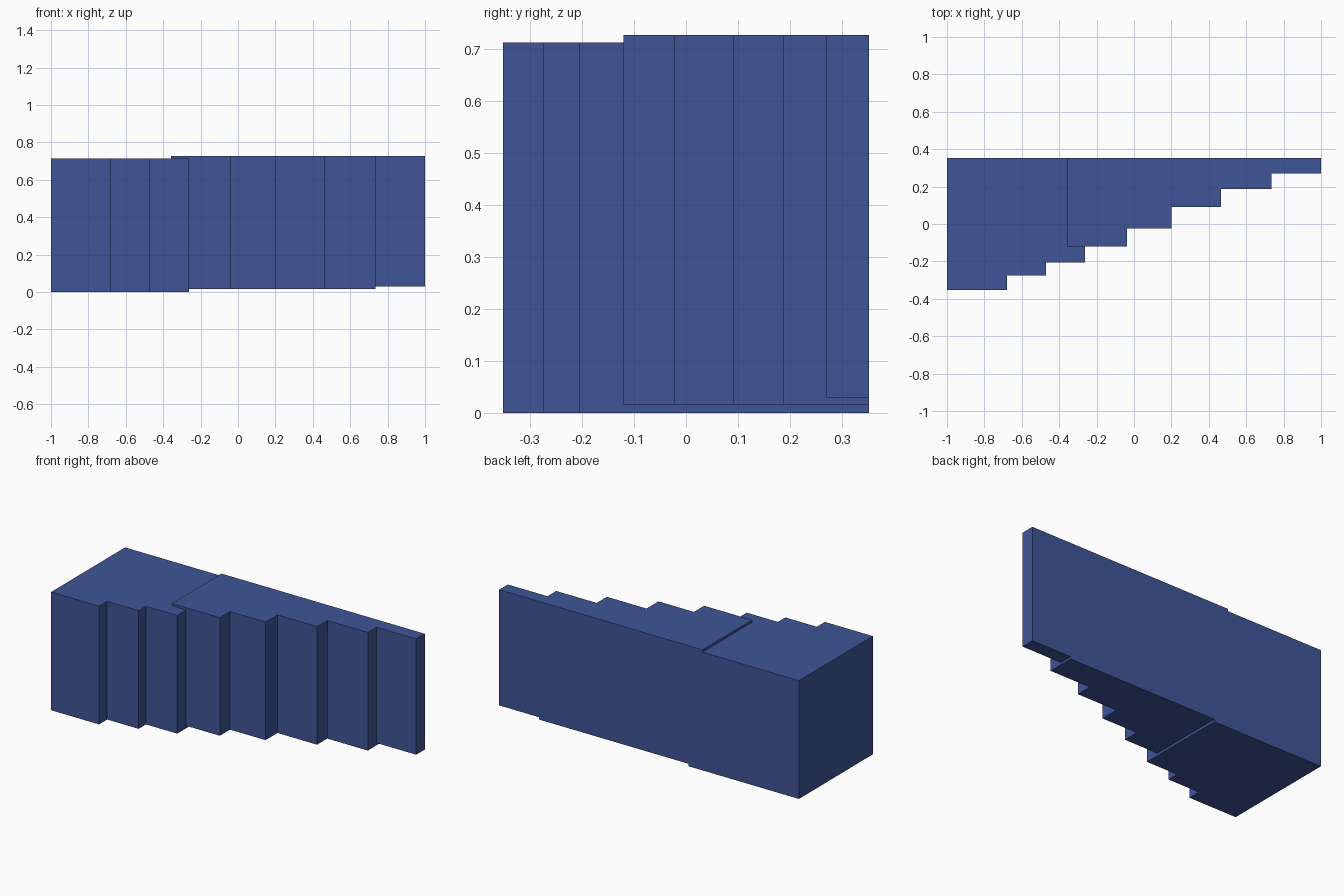
import bpy
import bmesh

if "Cube" in bpy.data.objects:
    bpy.data.objects.remove(bpy.data.objects["Cube"])

BACK, TOP = 0.352, 0.727
# Each step: right end in x, front face in y
STEPS = [(-0.68, -0.352), (-0.47, -0.275), (-0.262, -0.205), (-0.037, -0.12),
         (0.20, -0.023), (0.465, 0.09), (0.735, 0.187), (1.0, 0.27)]


def prism(name, outline, z0, z1):
    """Extrude a counter-clockwise xy outline from z0 to z1."""
    bm = bmesh.new()
    base = bm.faces.new([bm.verts.new((x, y, z0)) for x, y in outline])
    out = bmesh.ops.extrude_face_region(bm, geom=[base], use_keep_orig=True)
    verts = [g for g in out["geom"] if isinstance(g, bmesh.types.BMVert)]
    bmesh.ops.translate(bm, verts=verts, vec=(0, 0, z1 - z0))
    bmesh.ops.recalc_face_normals(bm, faces=bm.faces)
    mesh = bpy.data.meshes.new(name)
    bm.to_mesh(mesh)
    bm.free()
    obj = bpy.data.objects.new(name, mesh)
    bpy.context.collection.objects.link(obj)
    return obj


# Stepped wall block
outline = []
left = -1.0
for right, front in STEPS:
    outline += [(left, front), (right, front)]
    left = right
outline += [(1.0, BACK), (-1.0, BACK)]
block = prism("stepped_block", outline, 0.0, TOP)

mat = bpy.data.materials.new("blue")
mat.diffuse_color = (0.05, 0.09, 0.31, 1.0)
mat.use_nodes = True
mat.node_tree.nodes["Principled BSDF"].inputs["Base Color"].default_value = mat.diffuse_color
block.data.materials.append(mat)

# Shallow level changes: lower top at the left, raised underside at the right
CUTS = [
    ("top_left_cutter", [(-1.2, -0.6), (-0.262, -0.6), (-0.262, -0.12),
                         (-0.357, -0.12), (-0.357, 0.6), (-1.2, 0.6)], 0.713, 1.0),
    ("underside_cutter", [(-0.262, -0.6), (1.2, -0.6), (1.2, 0.6),
                          (-0.262, 0.6)], -0.2, 0.015),
    ("underside_end_cutter", [(0.735, -0.6), (1.2, -0.6), (1.2, 0.6),
                              (0.735, 0.6)], -0.2, 0.029),
]
bpy.context.view_layer.objects.active = block
for name, shape, z0, z1 in CUTS:
    cutter = prism(name, shape, z0, z1)
    cutter.hide_render = True
    mod = block.modifiers.new(name, 'BOOLEAN')
    mod.operation = 'DIFFERENCE'
    mod.solver = 'EXACT'
    mod.object = cutter
    bpy.ops.object.modifier_apply(modifier=mod.name)
    bpy.data.objects.remove(cutter)
